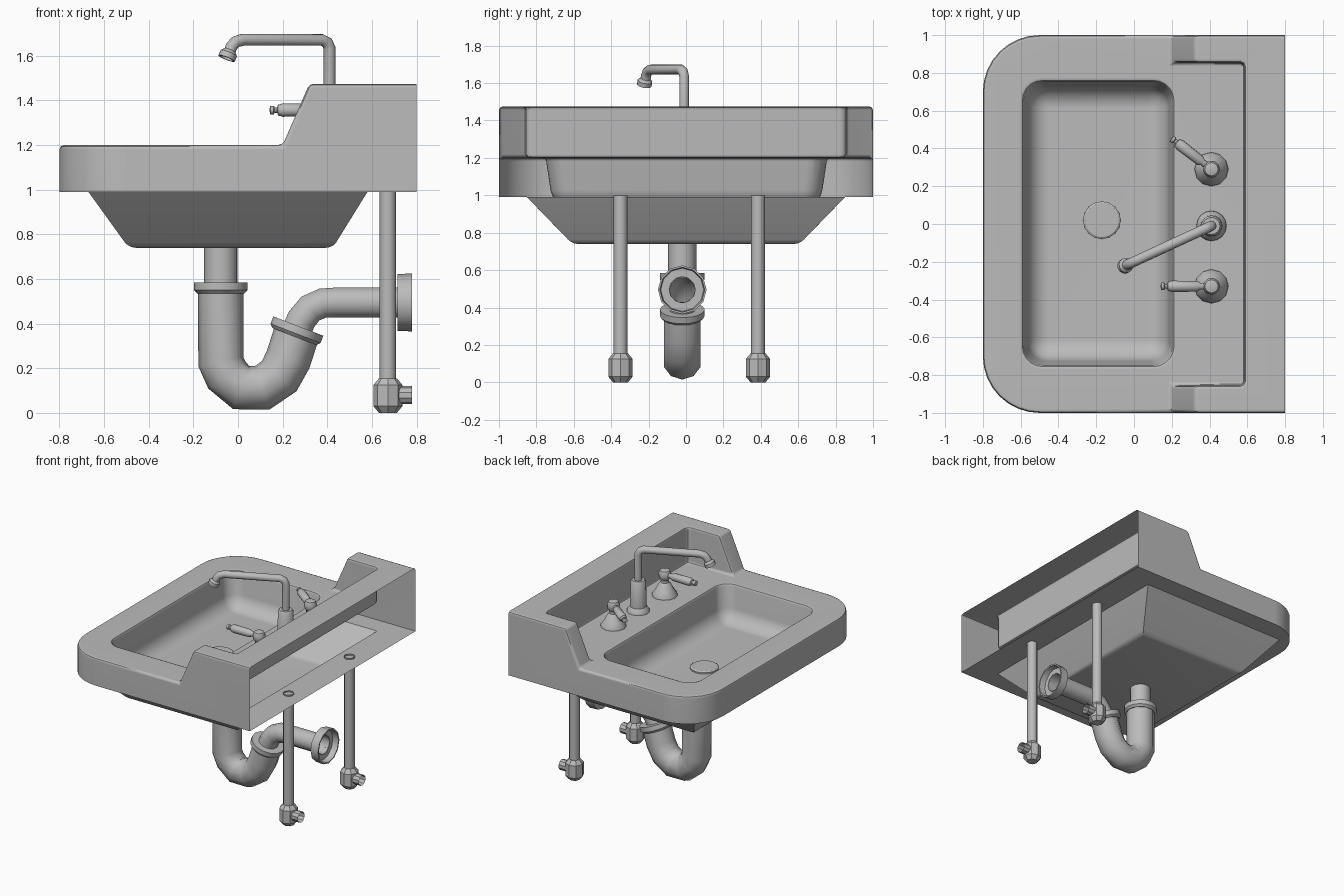
import bpy, bmesh, math
from mathutils import Vector

old = bpy.data.objects.get("Cube")
if old:
    bpy.data.objects.remove(old, do_unlink=True)

# One glazed grey for everything
grey = bpy.data.materials.new("glazed grey")
grey.use_nodes = True
grey.diffuse_color = (0.5, 0.5, 0.5, 1)
for node in grey.node_tree.nodes:
    if node.type == 'BSDF_PRINCIPLED':
        node.inputs["Base Color"].default_value = (0.5, 0.5, 0.5, 1)


def activate(ob):
    bpy.ops.object.select_all(action='DESELECT')
    ob.select_set(True)
    bpy.context.view_layer.objects.active = ob


def smooth(ob, degrees=35):
    activate(ob)
    bpy.ops.object.shade_smooth_by_angle(angle=math.radians(degrees))


def to_object(name, bm):
    mesh = bpy.data.meshes.new(name)
    bm.to_mesh(mesh)
    bm.free()
    mesh.materials.append(grey)
    ob = bpy.data.objects.new(name, mesh)
    bpy.context.collection.objects.link(ob)
    return ob


def prism(name, pts, lo, hi, along='z'):
    """Extrude a 2D outline along z (xy outline) or y (xz outline)."""
    bm = bmesh.new()
    put = (lambda p, h: (p[0], p[1], h)) if along == 'z' else (lambda p, h: (p[0], h, p[1]))
    face = bm.faces.new([bm.verts.new(put(p, lo)) for p in pts])
    top = bmesh.ops.extrude_face_region(bm, geom=[face])["geom"]
    move = (0, 0, hi - lo) if along == 'z' else (0, hi - lo, 0)
    bmesh.ops.translate(bm, verts=[v for v in top if isinstance(v, bmesh.types.BMVert)], vec=move)
    bmesh.ops.recalc_face_normals(bm, faces=bm.faces[:])
    return to_object(name, bm)


def frustum(x0, x1, y0, y1, z1, bx0, bx1, by0, by1, z0):
    """Tapered box in a bmesh; the first rectangle is the top."""
    bm = bmesh.new()
    top = [bm.verts.new(c) for c in ((x0, y0, z1), (x1, y0, z1), (x1, y1, z1), (x0, y1, z1))]
    low = [bm.verts.new(c) for c in ((bx0, by0, z0), (bx1, by0, z0), (bx1, by1, z0), (bx0, by1, z0))]
    bm.faces.new(top)
    bm.faces.new(low[::-1])
    for i in range(4):
        j = (i + 1) % 4
        bm.faces.new((top[i], low[i], low[j], top[j]))
    bmesh.ops.recalc_face_normals(bm, faces=bm.faces[:])
    return bm


def cut(ob, cutter):
    mod = ob.modifiers.new("cut", 'BOOLEAN')
    mod.operation, mod.solver, mod.object = 'DIFFERENCE', 'EXACT', cutter
    activate(ob)
    bpy.ops.object.modifier_apply(modifier=mod.name)
    bpy.data.objects.remove(cutter, do_unlink=True)


def lathe(name, profile, origin, axis=(0, 0, 1), sides=16):
    """Revolve (radius, height) points around an axis."""
    bm = bmesh.new()
    rot = Vector((0, 0, 1)).rotation_difference(Vector(axis).normalized())
    rings = []
    for r, h in profile:
        rings.append([bm.verts.new(Vector(origin) + rot @ Vector(
            (r * math.cos(math.tau * i / sides), r * math.sin(math.tau * i / sides), h)))
            for i in range(sides)])
    for a, b in zip(rings, rings[1:]):
        for i in range(sides):
            j = (i + 1) % sides
            bm.faces.new((a[i], a[j], b[j], b[i]))
    bmesh.ops.remove_doubles(bm, verts=bm.verts[:], dist=0.0005)
    bmesh.ops.recalc_face_normals(bm, faces=bm.faces[:])
    ob = to_object(name, bm)
    smooth(ob)
    return ob


def tube(name, points, radius):
    """Round pipe swept along a polyline."""
    curve = bpy.data.curves.new(name, 'CURVE')
    curve.dimensions = '3D'
    curve.bevel_depth, curve.bevel_resolution = radius, 3
    spline = curve.splines.new('POLY')
    spline.points.add(len(points) - 1)
    for p, co in zip(spline.points, points):
        p.co = (*co, 1)
    curve.materials.append(grey)
    ob = bpy.data.objects.new(name, curve)
    bpy.context.collection.objects.link(ob)
    activate(ob)
    bpy.ops.object.convert(target='MESH')
    smooth(bpy.context.view_layer.objects.active, 45)


# Sink shell: rounded plan, carved to a deck, arms and splash back
R, BASE, DECK, TOP = 0.3, 0.99, 1.2, 1.475
plan = [(0.8, -1), (0.8, 1)]
for cy, start in ((1 - R, 90), (R - 1, 180)):
    for i in range(9):
        a = math.radians(start + i * 90 / 8)
        plan.append((R - 0.8 + R * math.cos(a), cy + R * math.sin(a)))
sink = prism("sink_shell", plan, 0.6, TOP)
cut(sink, prism("front_cutter", [(-1, DECK), (0.2, DECK), (0.32, TOP), (0.36, 1.567), (-1, 1.567)],
                -1.2, 1.2, 'y'))
cut(sink, prism("splash_cutter", [(0.1, -0.855), (0.57, -0.855), (0.585, -0.84),
                                  (0.585, 0.84), (0.57, 0.855), (0.1, 0.855)], DECK, 1.7))
bowl = frustum(-0.6, 0.22, -0.765, 0.77, 1.3, -0.55, 0.17, -0.71, 0.715, 0.93)
bmesh.ops.bevel(bowl, geom=[e for e in bowl.edges if min(v.co.z for v in e.verts) < 1],
                offset=0.1, segments=5, profile=0.5, affect='EDGES')
cut(sink, to_object("bowl_cutter", bowl))

# Open the back and underside, then soften the upper edges
bm = bmesh.new()
bm.from_mesh(sink.data)
bmesh.ops.dissolve_limit(bm, angle_limit=0.01, verts=bm.verts[:], edges=bm.edges[:])
bm.normal_update()
gone = [f for f in bm.faces if all(v.co.x > 0.799 for v in f.verts)
        or all(v.co.z < 0.65 for v in f.verts)]
bmesh.ops.delete(bm, geom=gone, context='FACES')
for v in bm.verts:
    if v.co.z < 0.65:
        v.co.z = BASE
rims = [e for e in bm.edges if len(e.link_faces) == 2 and e.calc_face_angle(0) > 0.5
        and min(v.co.z for v in e.verts) > DECK - 0.01]
bmesh.ops.bevel(bm, geom=rims, offset=0.02, segments=2, profile=0.5,
                affect='EDGES', clamp_overlap=False)
bm.to_mesh(sink.data)
bm.free()
smooth(sink)
weighted = sink.modifiers.new("weighted normals", 'WEIGHTED_NORMAL')
weighted.keep_sharp = True

# Underside plate with an opening for the basin
hole = [(-0.67, -0.85), (0.58, -0.85), (0.58, 0.85), (-0.67, 0.85)]
bm = bmesh.new()
for loop in (plan, hole):
    ring = [bm.verts.new((x, y, BASE)) for x, y in loop]
    for a, b in zip(ring, ring[1:] + ring[:1]):
        bm.edges.new((a, b))
bmesh.ops.triangle_fill(bm, edges=bm.edges[:], use_beauty=True, normal=(0, 0, -1))
to_object("underside_plate", bm)

# Tapered basin below the plate, open at the top
bm = frustum(-0.67, 0.58, -0.85, 0.85, BASE, -0.49, 0.425, -0.61, 0.61, 0.74)
bmesh.ops.delete(bm, geom=[f for f in bm.faces if all(v.co.z > 0.9 for v in f.verts)],
                 context='FACES')
bmesh.ops.bevel(bm, geom=[e for e in bm.edges if all(v.co.z < 0.8 for v in e.verts)],
                offset=0.03, segments=3, profile=0.5, affect='EDGES')
smooth(to_object("under_basin", bm))

# Drain cover
lathe("drain_cover", [(0.1, 0), (0.1, 0.015), (0.09, 0.022), (0, 0.022)], (-0.17, 0.02, 0.925))

# Waste trap
Y = -0.02
lathe("tail_pipe", [(0.075, 0), (0.075, 0.2)], (-0.077, Y, 0.55))
tube("trap_bend", [(x, Y, z) for x, z in (
    (-0.077, 0.57), (-0.077, 0.23), (-0.05, 0.17), (0.015, 0.113), (0.11, 0.113),
    (0.185, 0.165), (0.225, 0.24), (0.265, 0.365))], 0.103)
collar = [(0.07, -0.035), (0.105, -0.035), (0.12, -0.02), (0.12, 0.015), (0.07, 0.015)]
lathe("inlet_collar", collar, (-0.077, Y, 0.57))
lathe("outlet_collar", collar, (0.265, Y, 0.375), (0.36, 0, 0.93))
tube("waste_pipe", [(x, Y, z) for x, z in (
    (0.255, 0.35), (0.285, 0.42), (0.325, 0.468), (0.38, 0.492), (0.44, 0.495), (0.74, 0.495))], 0.07)
lathe("wall_flange", [(0.07, 0), (0.127, 0), (0.13, 0.065), (0.12, 0.065), (0.115, 0.02), (0.07, 0.02)],
      (0.715, Y, 0.495), (1, 0, 0), 12)

# Supply pipes with stop valves
for side, y in (("right", -0.35), ("left", 0.385)):
    lathe(side + "_supply_pipe", [(0.037, 0.1), (0.037, 1.0)], (0.672, y, 0), sides=12)
    lathe(side + "_valve_body", [(0, 0), (0.04, 0), (0.065, 0.03), (0.065, 0.125), (0.04, 0.155), (0, 0.155)],
          (0.672, y, 0), sides=8)
    lathe(side + "_valve_outlet", [(0.04, 0), (0.04, 0.11)], (0.67, y, 0.08), (1, 0, 0), 10)

# Swivel spout
tap = Vector((0.41, -0.01, 0))
reach = Vector((-0.465, -0.215, 0)).normalized()
at = lambda d, z: tap + reach * d + Vector((0, 0, z))
lathe("spout_column", [(0.08, 0), (0.078, 0.015), (0.058, 0.04), (0.055, 0.225), (0.045, 0.24), (0, 0.24)],
      at(0, DECK))
tube("spout", [at(d, z) for d, z in (
    (0, 1.4), (0, 1.635), (0.012, 1.66), (0.04, 1.672), (0.43, 1.672), (0.465, 1.662),
    (0.485, 1.64), (0.497, 1.605))], 0.027)
lathe("spout_nozzle", [(0.027, 0), (0.04, 0.015), (0.04, 0.04), (0.03, 0.04), (0.03, 0.01)],
      at(0.492, 1.625), reach * 0.4 + Vector((0, 0, -0.92)), 12)

# Lever taps
for side, y, aim in (("right", -0.33, (-1, 0, 0)), ("left", 0.29, (-0.79, 0.61, 0))):
    lathe(side + "_tap_base", [(0.09, 0), (0.088, 0.015), (0.065, 0.045), (0.045, 0.085), (0.03, 0.1),
                               (0.03, 0.12), (0.042, 0.135), (0.045, 0.165), (0.035, 0.19), (0, 0.2)],
          (0.41, y, DECK), sides=12)
    lathe(side + "_tap_lever", [(0.018, 0), (0.018, 0.06), (0.028, 0.075), (0.03, 0.21), (0.024, 0.23),
                                (0.012, 0.235), (0.012, 0.245), (0.019, 0.25), (0.019, 0.265), (0, 0.27)],
          (0.41, y, 1.357), aim, 12)
